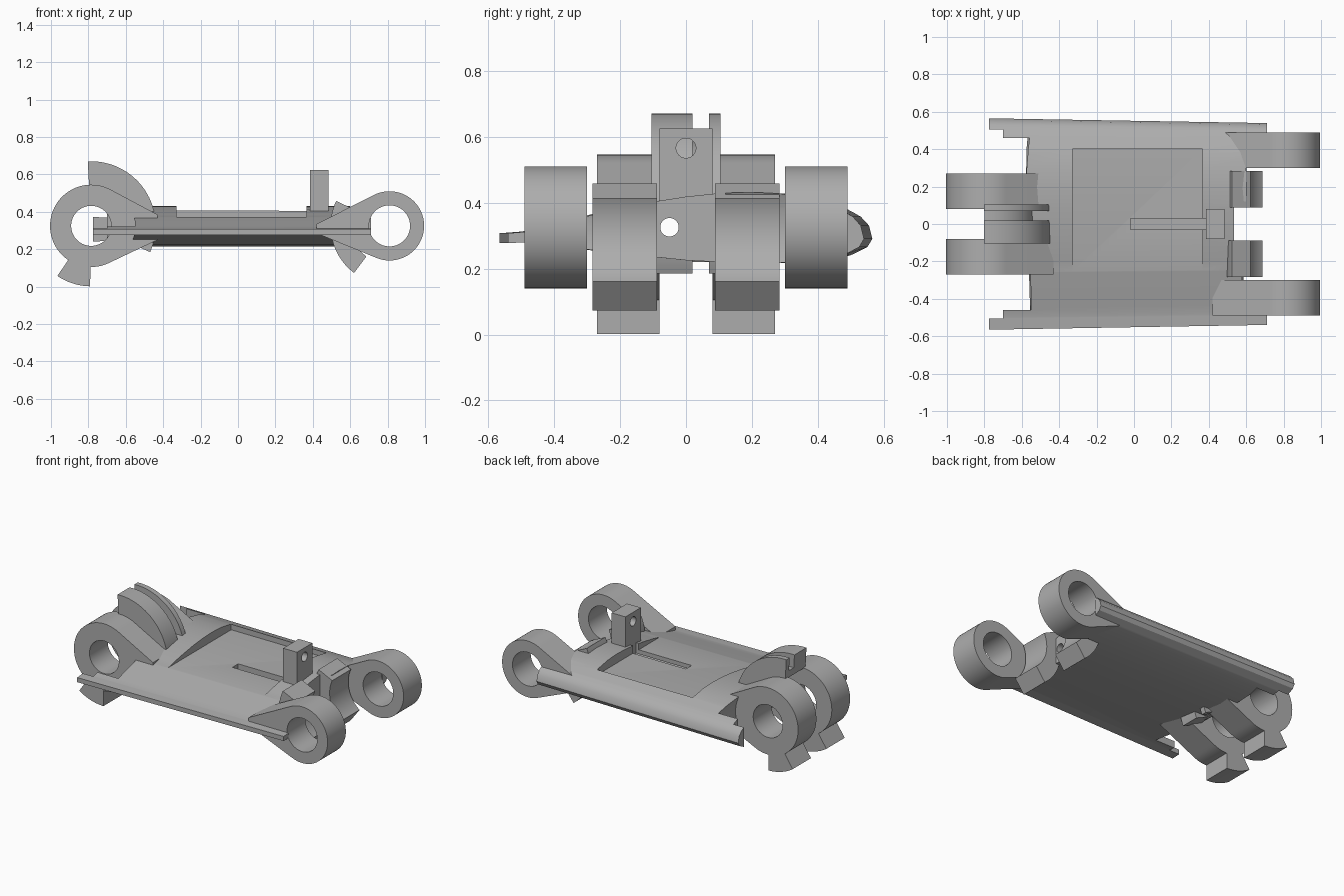
import bpy, bmesh
from math import cos, sin, radians
from mathutils import Vector

if "Cube" in bpy.data.objects:
    bpy.data.objects.remove(bpy.data.objects["Cube"])

grey = bpy.data.materials.new("plain grey")
grey.use_nodes = True
grey.diffuse_color = (0.42, 0.42, 0.42, 1)
grey.node_tree.nodes["Principled BSDF"].inputs["Base Color"].default_value = grey.diffuse_color

AXIS_Z = 0.325
REAR, FRONT = (-0.785, AXIS_Z), (0.81, AXIS_Z)   # pivot centres in x, z


def loft(name, loop_a, loop_b):
    """Solid between two matching loops of points."""
    bm = bmesh.new()
    a = [bm.verts.new(p) for p in loop_a]
    b = [bm.verts.new(p) for p in loop_b]
    bm.faces.new(a)
    bm.faces.new(b[::-1])
    for i in range(len(a)):
        j = (i + 1) % len(a)
        bm.faces.new((a[j], a[i], b[i], b[j]))
    bmesh.ops.recalc_face_normals(bm, faces=bm.faces)
    mesh = bpy.data.meshes.new(name)
    bm.to_mesh(mesh)
    bm.free()
    mesh.materials.append(grey)
    obj = bpy.data.objects.new(name, mesh)
    bpy.context.collection.objects.link(obj)
    return obj


def prism(name, profile, y0, y1):
    return loft(name, [(x, y0, z) for x, z in profile], [(x, y1, z) for x, z in profile])


def box(name, x0, x1, y0, y1, z0, z1):
    return prism(name, [(x0, z0), (x1, z0), (x1, z1), (x0, z1)], y0, y1)


def arc(centre, r, start, end, steps=40):
    angles = [radians(start + (end - start) * i / steps) for i in range(steps + 1)]
    return [(centre[0] + r * cos(t), centre[1] + r * sin(t)) for t in angles]


def disc(name, centre, r, y0, y1):
    return prism(name, arc(centre, r, 0, 360, 64)[:-1], y0, y1)


def sector(name, centre, inner, outer, start, end, y0, y1):
    ring = arc(centre, outer, start, end) + arc(centre, inner, end, start)
    return prism(name, ring, y0, y1)


def bore(x0, x1, y, z, r):
    ring = arc((y, z), r, 0, 360, 32)[:-1]
    return loft("bore", [(x0, a, b) for a, b in ring], [(x1, a, b) for a, b in ring])


def activate(obj):
    bpy.ops.object.select_all(action='DESELECT')
    obj.select_set(True)
    bpy.context.view_layer.objects.active = obj


def cut(obj, *cutters):
    for c in cutters:
        c.hide_render = True
        mod = obj.modifiers.new("cut", 'BOOLEAN')
        mod.operation, mod.solver, mod.object = 'DIFFERENCE', 'EXACT', c
        activate(obj)
        bpy.ops.object.modifier_apply(modifier=mod.name)
        bpy.data.objects.remove(c)
    return obj


parts = []

# Wing-shaped plate: smooth section through a few points, tapered along x
top = [(0.565, .29), (.555, .33), (.53, .357), (.49, .38), (.4, .41), (.3, .427), (.2, .432),
       (.1, .428), (0, .418), (-.1, .403), (-.2, .385), (-.35, .35), (-.5, .312), (-.565, .307)]
under = [(-.565, .277), (-.5, .28), (-.35, .262), (-.2, .245), (0, .225), (.2, .215),
         (.4, .22), (.5, .24), (.55, .265)]
section = top + under
plate = loft("wing_plate", [(-.775, y, z) for y, z in section],
             [(.71, y * .955, z) for y, z in section])
cut(plate,
    disc("c", REAR, .235, -.46, .46), box("c", -1, -.7, -.505, .505, 0, 1),
    box("c", -1, REAR[0] + .1, -.46, .46, 0, 1),
    disc("c", FRONT, .235, -.49, .49),
    box("c", .535, 1, -.09, .09, 0, 1), box("c", .535, 1, -.12, .12, .295, 1),
    box("c", -.33, .365, -.275, .4, .372, 1),
    box("c", -.02, .4, -.03, .03, .3, 1),
    bore(-1, 1, -.05, AXIS_Z, .028))
parts.append(plate)

# Upright post with a cross hole
post = cut(box("post", .385, .485, -.08, .08, .25, .625),
           bore(0, 1, 0, .565, .03), bore(0, 1, -.05, AXIS_Z, .028))
parts.append(post)

# Pivot lugs, stops and teeth on both sides
for side, s in (("left", 1), ("right", -1)) :
    # The front of the model faces -y; sides here follow the sign of y
    side = "back" if s > 0 else "front"
    outline = arc(FRONT, .185, -113, 117, 64) + [(.42, .335), (.42, .285)]
    lug = prism(side + "_outer_lug", outline, s * .3, s * .49)
    parts.append(cut(lug, disc("c", FRONT, .11, -1, 1)))

    outline = arc(REAR, .22, 62, 296, 64) + [(-.43, .25), (-.43, .385)]
    lug = prism(side + "_inner_lug", outline, s * .08, s * .27)
    parts.append(cut(lug, disc("c", REAR, .107, -1, 1)))

    parts.append(sector(side + "_lug_stop", REAR, .2, .323, 236, 269, s * .08, s * .27))
    parts.append(sector(side + "_curved_tooth", FRONT, .205, .315, 155, 233, s * .088, s * .283))

# Curved fans between the inner lugs
for name, y0, y1, r in (("wide_fan", -.105, .02, .345), ("fan_web", .02, .07, .26),
                        ("thin_fan", .07, .105, .345)):
    fan = sector(name, REAR, .215, r, -24, 93, y0, y1)
    parts.append(cut(fan, bore(-1, 0, -.05, AXIS_Z, .028)))

for obj in parts:
    activate(obj)
    bpy.ops.object.shade_smooth_by_angle(angle=radians(30))
